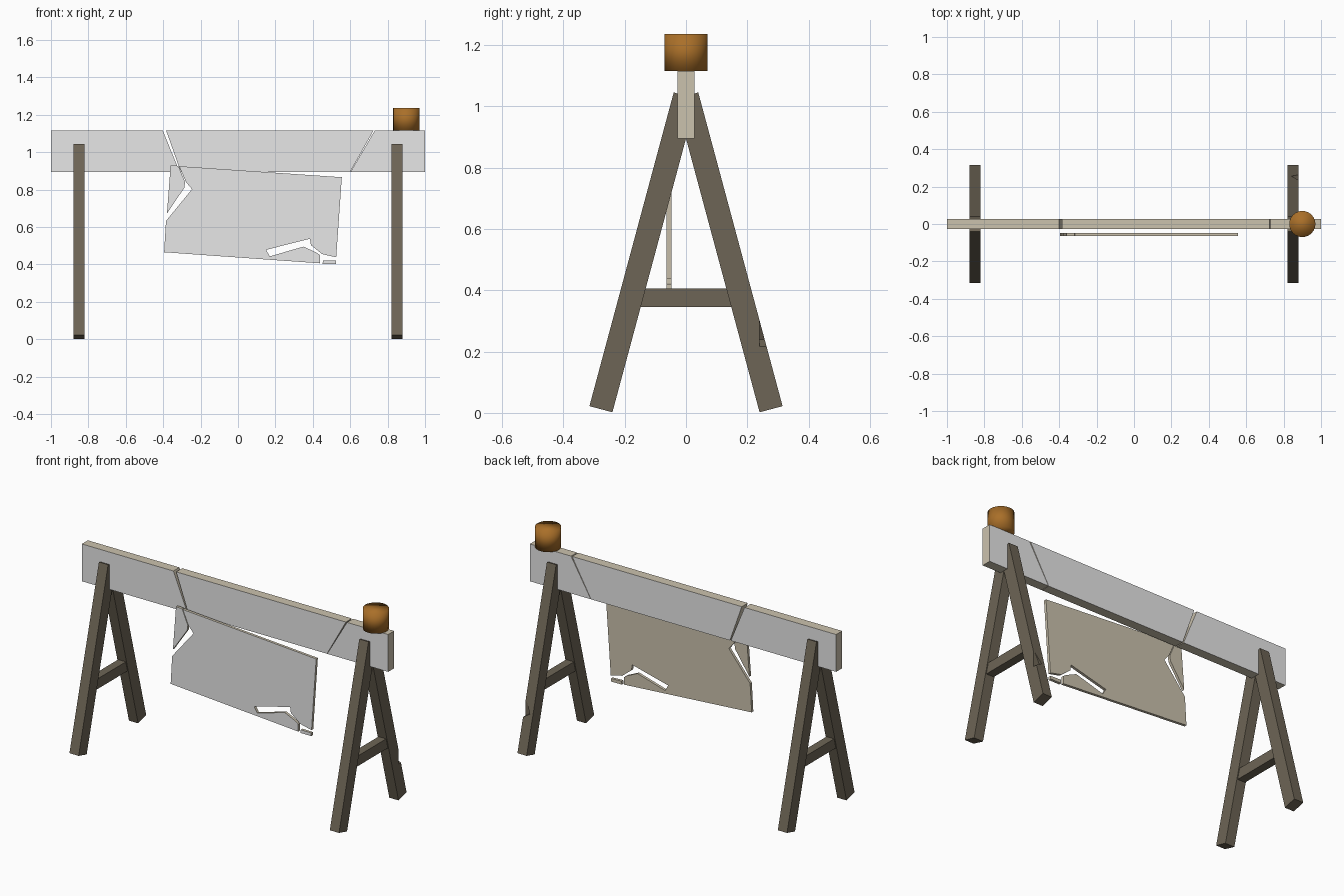
import bpy, bmesh
from mathutils import Vector

if "Cube" in bpy.data.objects:
    bpy.data.objects.remove(bpy.data.objects["Cube"])


def material(name, rgb):
    m = bpy.data.materials.new(name)
    m.diffuse_color = (*rgb, 1)
    m.use_nodes = True
    m.node_tree.nodes["Principled BSDF"].inputs["Base Color"].default_value = m.diffuse_color
    return m


PAINT = material("pale_grey_paint", (0.8, 0.8, 0.8))
BARE = material("bare_tan_wood", (0.60, 0.54, 0.42))
DARK = material("dark_weathered_wood", (0.155, 0.13, 0.092))
AMBER = material("amber_lamp", (0.40, 0.16, 0.022))


def prism(name, profile, axis, lo, hi, mats, rule=None):
    """Extrude a profile along x (profile in y, z) or along y (profile in x, z)."""
    bm = bmesh.new()

    def put(p, d):
        return bm.verts.new((d, p[0], p[1]) if axis == "x" else (p[0], d, p[1]))

    a = [put(p, lo) for p in profile]
    b = [put(p, hi) for p in profile]
    n = len(profile)
    bm.faces.new(a)
    bm.faces.new(b[::-1])
    for i in range(n):
        j = (i + 1) % n
        bm.faces.new((a[j], a[i], b[i], b[j]))
    bmesh.ops.recalc_face_normals(bm, faces=bm.faces)
    bm.normal_update()
    if rule:
        for f in bm.faces:
            f.material_index = rule(f.normal)
    me = bpy.data.meshes.new(name)
    bm.to_mesh(me)
    bm.free()
    for m in mats:
        me.materials.append(m)
    ob = bpy.data.objects.new(name, me)
    bpy.context.collection.objects.link(ob)
    return ob


def painted_both(n):
    return 0 if abs(n.y) > 0.9 else 1


def painted_front(n):
    return 0 if n.y < -0.9 else 1


# Cracked top beam in three pieces
T, B = 1.115, 0.895
beam = {
    "beam_left": [(-1, B), (-0.312, B), (-0.402, T), (-1, T)],
    "beam_middle": [(-0.306, B), (0.600, B), (0.724, T), (-0.384, T)],
    "beam_right": [(0.602, B), (1, B), (1, T), (0.731, T)],
}
for name, prof in beam.items():
    prism(name, prof, "y", -0.028, 0.028, (PAINT, BARE), painted_both)

# Broken hanging sign: main board, split corner and loose splinter
board = {
    "sign_board": [(-.315, .925), (.555, .866), (.525, .438), (.45, .455),
                   (.39, .503), (.385, .537), (.15, .478), (.17, .443),
                   (.35, .495), (.42, .463), (.438, .45), (.438, .406),
                   (-.395, .465), (-.385, .632), (-.246, .802), (-.278, .84)],
    "sign_split_corner": [(-.36, .93), (-.319, .927), (-.283, .84),
                          (-.287, .81), (-.38, .672)],
    "sign_splinter": [(.452, .402), (.523, .402), (.523, .42), (.455, .422)],
}
for name, prof in board.items():
    prism(name, prof, "y", -0.064, -0.048, (PAINT, BARE), painted_front)

# A-frame trestles
for side, sx in (("left", -0.85), ("right", 0.85)):
    for end, sy in (("front", 1), ("back", -1)):
        prof = [(-.315, .022), (-.24, .002), (.035, 1.025), (-.04, 1.045)]
        leg = prism(f"{side}_{end}_leg", [(y * sy, z) for y, z in prof],
                    "x", sx - 0.03, sx + 0.03, (DARK,))
        if side == "right" and end == "back":
            # Chipped corner on one leg
            chip = prism("chip_cutter", [(.84, .24), (.89, .34), (.89, .21)],
                         "y", 0.24, 0.32, (DARK,))
            chip.hide_render = True
            chip.hide_set(True)
            mod = leg.modifiers.new("chip", "BOOLEAN")
            mod.operation = "DIFFERENCE"
            mod.object = chip
            mod.solver = "EXACT"
    prism(f"{side}_crossbar", [(-.148, .345), (.148, .345), (.134, .405), (-.134, .405)],
          "x", sx - 0.025, sx + 0.025, (DARK,))

# Warning lamp, softly shaded all over
bpy.ops.mesh.primitive_cylinder_add(vertices=24, radius=0.07, depth=0.12,
                                    location=(0.9, 0, 1.175))
lamp = bpy.context.object
lamp.name = "warning_lamp"
lamp.data.materials.append(AMBER)
bpy.ops.object.shade_smooth()
